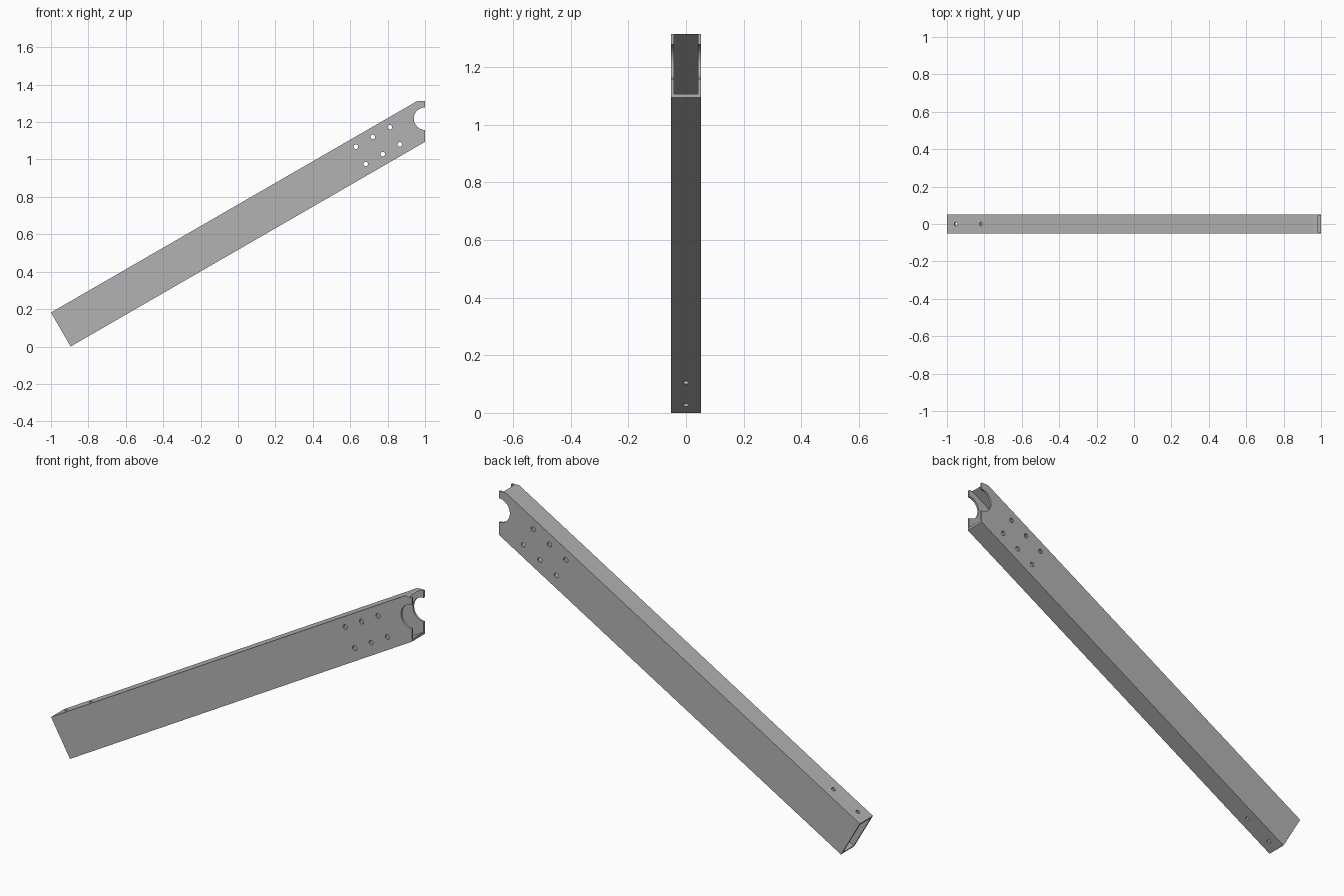
import bpy
import math
from mathutils import Matrix, Vector

if "Cube" in bpy.data.objects:
    bpy.data.objects.remove(bpy.data.objects["Cube"], do_unlink=True)

TILT = math.radians(30)
DEPTH, WIDTH, WALL = 0.21, 0.104, 0.0105
HEEL = Vector((-0.895, 0, 0))             # lowest corner of the tube
ALONG = Vector((math.cos(TILT), 0, math.sin(TILT)))
ACROSS = Vector((-math.sin(TILT), 0, math.cos(TILT)))

steel = bpy.data.materials.new("grey_steel")
steel.use_nodes = True
grey = (0.45, 0.45, 0.45, 1)
steel.diffuse_color = grey
steel.node_tree.nodes["Principled BSDF"].inputs["Base Color"].default_value = grey


def on_tube(along, across):
    return HEEL + ALONG * along + ACROSS * across


def prism(name, outline, width):
    """Extrude an x-z outline symmetrically along y."""
    n = len(outline)
    verts = [(p[0], y, p[1]) for y in (-width / 2, width / 2) for p in outline]
    faces = [list(range(n)), list(range(2 * n - 1, n - 1, -1))]
    faces += [(i, i + n, (i + 1) % n + n, (i + 1) % n) for i in range(n)]
    mesh = bpy.data.meshes.new(name)
    mesh.from_pydata(verts, [], faces)
    obj = bpy.data.objects.new(name, mesh)
    bpy.context.collection.objects.link(obj)
    return obj


def drill(name, centre, axis, radius, length, sides=24):
    turn = Vector((0, 0, 1)).rotation_difference(axis).to_euler()
    bpy.ops.mesh.primitive_cylinder_add(vertices=sides, radius=radius, depth=length,
                                        location=centre, rotation=turn)
    obj = bpy.context.object
    obj.name = name
    return obj


def cut(target, cutter):
    cutter.hide_render = True
    mod = target.modifiers.new("cut", 'BOOLEAN')
    mod.operation, mod.solver, mod.object = 'DIFFERENCE', 'EXACT', cutter
    bpy.context.view_layer.objects.active = target
    bpy.ops.object.modifier_apply(modifier=mod.name)
    bpy.data.objects.remove(cutter, do_unlink=True)


# Outer beam: square lower end, plumb upper end with a level clipped tip
low_top = on_tube(0, DEPTH)
tip_x = 0.96
tip_z = low_top.z + (tip_x - low_top.x) * math.tan(TILT)
end_z = (1 - HEEL.x) * math.tan(TILT)
beam = prism("tube_beam", [(HEEL.x, HEEL.z), (1, end_z), (1, tip_z),
                           (tip_x, tip_z), (low_top.x, low_top.z)], WIDTH)
beam.data.materials.append(steel)

# Hollow core running out of both ends
core = [on_tube(a, c) for a, c in ((-0.2, WALL), (2.8, WALL),
                                   (2.8, DEPTH - WALL), (-0.2, DEPTH - WALL))]
cut(beam, prism("core_cutter", [(p.x, p.z) for p in core], WIDTH - 2 * WALL))

# Half-round notch through both side walls
SIDE = Vector((0, 1, 0))
cut(beam, drill("notch_cutter", (1, 0, 1.218), SIDE, 0.06, 0.4, 64))

# Two rows of three bolt holes through the side walls
for start in (Vector((0.63, 0, 1.068)), Vector((0.683, 0, 0.976))):
    for i in range(3):
        cut(beam, drill("bolt_cutter", start + ALONG * 0.105 * i, SIDE, 0.012, 0.4))

# Fixing holes through the top and bottom walls near the lower end
for along in (0.055, 0.21):
    cut(beam, drill("fixing_cutter", on_tube(along, DEPTH / 2), ACROSS, 0.01, 0.5))

# Smooth hole walls, crisp edges
bpy.ops.object.select_all(action='DESELECT')
beam.select_set(True)
bpy.context.view_layer.objects.active = beam
bpy.ops.object.shade_smooth_by_angle(angle=math.radians(30))
